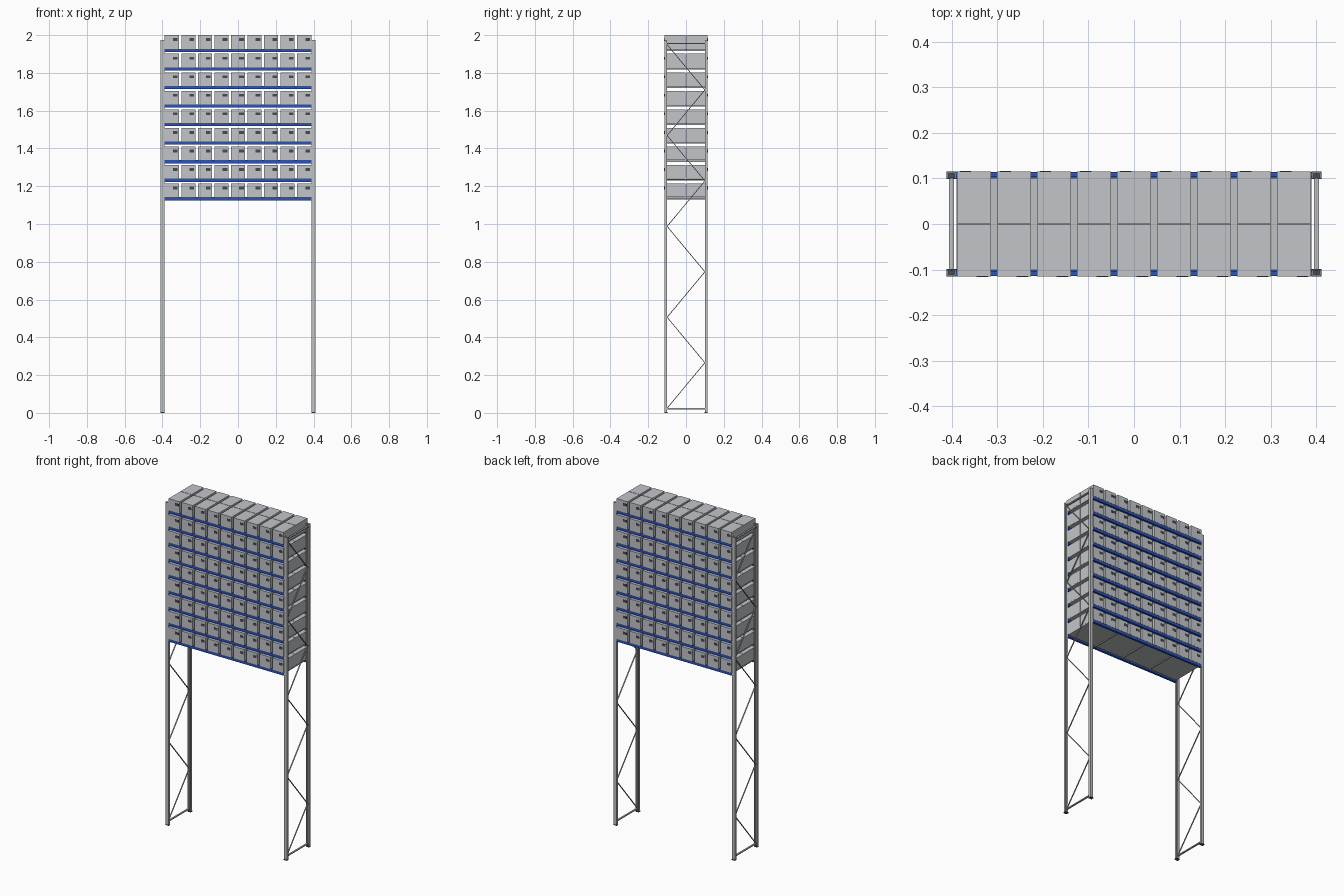
import bpy, bmesh
from mathutils import Vector, Matrix

cube = bpy.data.objects.get("Cube")
if cube:
    bpy.data.objects.remove(cube, do_unlink=True)


def material(name, rgb):
    m = bpy.data.materials.new(name)
    m.use_nodes = True
    color = (*rgb, 1.0)
    m.diffuse_color = color
    m.node_tree.nodes["Principled BSDF"].inputs["Base Color"].default_value = color
    return m


BIN = material("bin_grey", (0.54, 0.56, 0.59))
STEEL = material("galvanised_steel", (0.52, 0.54, 0.55))
BLUE = material("beam_blue", (0.025, 0.085, 0.46))
DARK = material("dark_grey", (0.06, 0.07, 0.08))


def box(bm, lo, hi, index=0):
    lo, hi = Vector(lo), Vector(hi)
    place = Matrix.Translation((lo + hi) / 2) @ Matrix.Diagonal((*(hi - lo), 1))
    verts = bmesh.ops.create_cube(bm, size=1, matrix=place)["verts"]
    for f in {f for v in verts for f in v.link_faces}:
        f.material_index = index


def bar(bm, a, b, width, thick):
    """Flat bar between two points in a side frame, width along x."""
    a, b = Vector(a), Vector(b)
    turn = Vector((0, 0, 1)).rotation_difference(b - a).to_matrix().to_4x4()
    size = Matrix.Diagonal((width, thick, (b - a).length, 1))
    bmesh.ops.create_cube(bm, size=1, matrix=Matrix.Translation((a + b) / 2) @ turn @ size)


def prism(bm, profile, axis, start, end):
    """Extrude a closed profile along x or z."""
    place = (lambda p: (start, *p)) if axis == "x" else (lambda p: (*p, start))
    step = Vector((end - start, 0, 0)) if axis == "x" else Vector((0, 0, end - start))
    base = bm.faces.new([bm.verts.new(place(p)) for p in profile])
    top = bmesh.ops.extrude_face_region(bm, geom=[base], use_keep_orig=True)["geom"]
    bmesh.ops.translate(bm, vec=step, verts=[v for v in top if isinstance(v, bmesh.types.BMVert)])
    bmesh.ops.recalc_face_normals(bm, faces=bm.faces)


def mesh(bm, name, *mats):
    me = bpy.data.meshes.new(name)
    bm.to_mesh(me)
    bm.free()
    for m in mats:
        me.materials.append(m)
    return me


def place(name, me, loc=(0, 0, 0), turn=0.0):
    ob = bpy.data.objects.new(name, me)
    ob.location = loc
    ob.rotation_euler.z = turn
    bpy.context.collection.objects.link(ob)


PI = 3.14159265
POST_X, POST_TOP = 0.40, 1.973
FRONT, INNER = 0.114, 0.100
LEVELS, COLUMNS = 9, 9
FIRST, RISE, PITCH = 1.142, 0.0982, 0.0877
BIN_W, BIN_H = 0.0745, 0.072

# Upright: channel open toward the middle of the rack, on a foot plate
w, t = 0.010, 0.003
channel = [(-w, -FRONT), (w, -FRONT), (w, -INNER), (w - t, -INNER),
           (w - t, -FRONT + t), (t - w, -FRONT + t), (t - w, -INNER), (-w, -INNER)]
bm = bmesh.new()
prism(bm, channel, "z", 0.004, POST_TOP)
post = mesh(bm, "upright", STEEL)
bm = bmesh.new()
box(bm, (-0.011, -FRONT - 0.001, 0), (0.011, -INNER + 0.001, 0.006))
foot = mesh(bm, "foot_plate", DARK)

# Side frame bracing: zigzag diagonals with a bar at the foot and the head
bm = bmesh.new()
low, high, runs = 0.025, 1.95, 8
nodes = [(0, -INNER if i % 2 == 0 else INNER, low + (high - low) * i / runs)
         for i in range(runs + 1)]
for a, b in zip(nodes, nodes[1:]):
    bar(bm, a, b, 0.006, 0.004)
for z in (low - 0.003, high + 0.006):
    bar(bm, (0, -INNER, z), (0, INNER, z), 0.010, 0.006)
bracing = mesh(bm, "side_bracing", STEEL)

for side, x in (("right", -POST_X), ("left", POST_X)):
    for end, turn in (("front", 0), ("back", PI)):
        place(f"{side}_{end}_upright", post, (x, 0, 0), turn)
        place(f"{side}_{end}_foot", foot, (x, 0, 0), turn)
    place(f"{side}_bracing", bracing, (x, 0, 0))

# Beam: stepped section, its top at the shelf level
bm = bmesh.new()
step = [(-FRONT, -0.017), (-INNER, -0.017), (-INNER, -0.004),
        (-INNER - 0.004, -0.004), (-INNER - 0.004, 0), (-FRONT, 0)]
prism(bm, step, "x", -0.391, 0.391)
beam = mesh(bm, "beam", BLUE)

# Shelf panel with cross supports
bm = bmesh.new()
box(bm, (-0.389, -INNER, -0.006), (0.389, INNER, -0.001))
for x in (-0.195, 0, 0.195):
    box(bm, (x - 0.004, -INNER, -0.011), (x + 0.004, INNER, -0.006))
shelf = mesh(bm, "shelf", STEEL)

# Bin: closed box with a dark grip plate near one upper corner
bm = bmesh.new()
box(bm, (-BIN_W / 2, -0.115, 0), (BIN_W / 2, -0.0015, BIN_H))
box(bm, (0.006, -0.116, BIN_H - 0.031), (0.031, -0.114, BIN_H - 0.016), 1)
storage_bin = mesh(bm, "storage_bin", BIN, DARK)

for level in range(LEVELS):
    z = FIRST + RISE * level
    place(f"shelf_{level}", shelf, (0, 0, z))
    for end, turn in (("front", 0), ("back", PI)):
        place(f"{end}_beam_{level}", beam, (0, 0, z), turn)
        for col in range(COLUMNS):
            x = (col - (COLUMNS - 1) / 2) * PITCH
            place(f"{end}_bin_{level}_{col}", storage_bin, (x, 0, z), turn)
